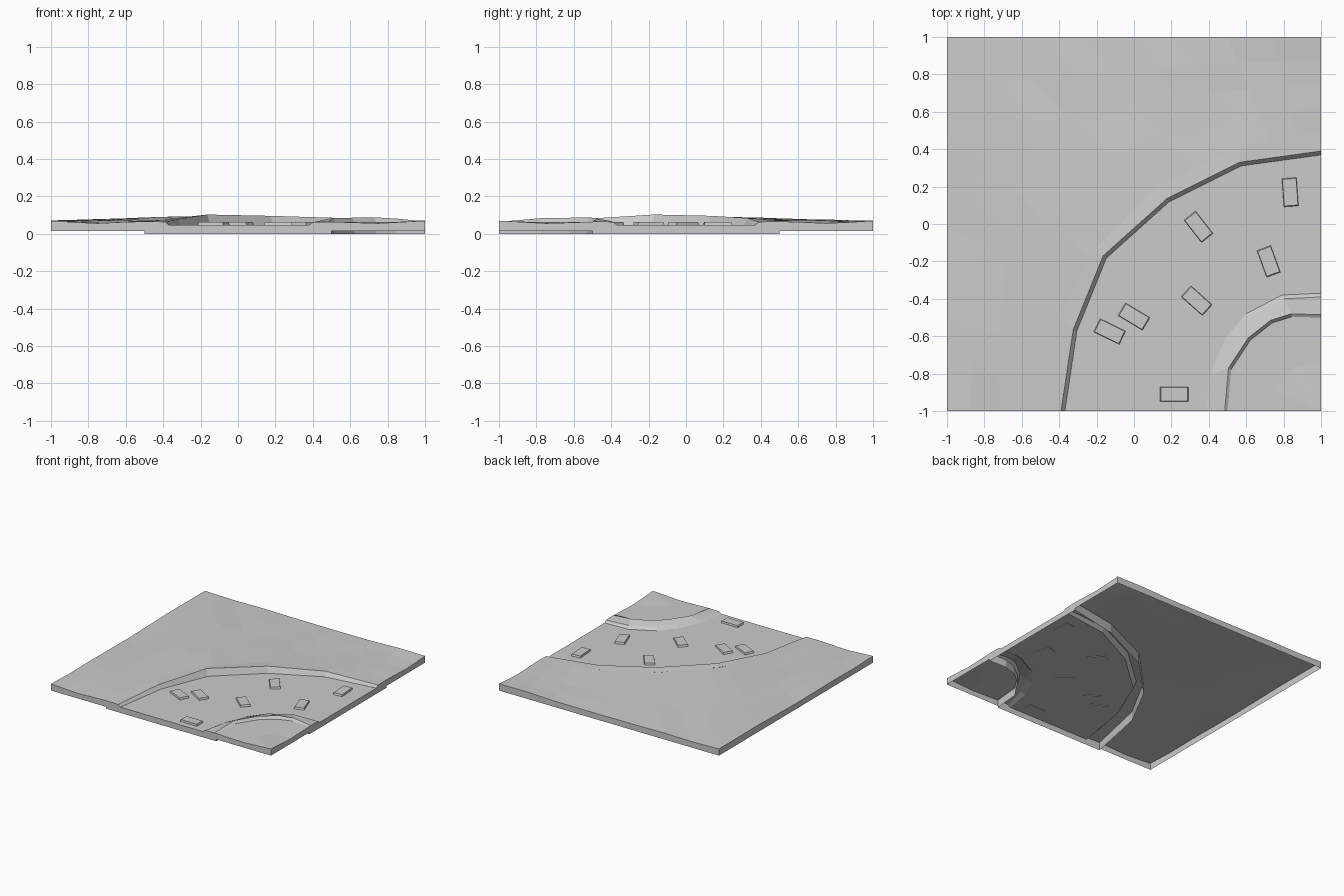
import bpy, bmesh, random
from math import radians
from mathutils import Vector, Matrix

if "Cube" in bpy.data.objects:
    bpy.data.objects.remove(bpy.data.objects["Cube"])

random.seed(4)


def make(name, bm):
    bmesh.ops.remove_doubles(bm, verts=bm.verts, dist=0.0005)
    bmesh.ops.recalc_face_normals(bm, faces=bm.faces)
    me = bpy.data.meshes.new(name)
    bm.to_mesh(me)
    bm.free()
    ob = bpy.data.objects.new(name, me)
    bpy.context.collection.objects.link(ob)
    return ob


def loft(bm, rows):
    grid = [[bm.verts.new(p) for p in row] for row in rows]
    for a, b in zip(grid, grid[1:]):
        for i in range(len(a) - 1):
            bm.faces.new((a[i], a[i + 1], b[i + 1], b[i]))
    return grid


def rail(points, heights):
    return [Vector((x, y, z)) for (x, y), z in zip(points, heights)]


def sample(line, n):
    # evenly spaced points along a polyline's index parameter
    out = []
    for i in range(n):
        t = i / (n - 1) * (len(line) - 1)
        k = min(int(t), len(line) - 2)
        out.append(line[k].lerp(line[k + 1], t - k))
    return out


def shift(line, factor, z):
    # scale radially about the bend centre and set a height
    return [Vector((1 + (p.x - 1) * factor, -1 + (p.y + 1) * factor, z)) for p in line]


FLOOR = 0.047
# rails that define the curved road and its banks
outer = rail([(-.5, -1), (-.4, -.5), (-.21, -.14), (.11, .19), (.57, .41), (1, .5)],
             [.066, .077, .095, .092, .078, .066])
bank = rail([(-.39, -1), (-.325, -.565), (-.165, -.17), (.175, .135), (.565, .33), (1, .39)],
            [.064, .078, .103, .096, .084, .064])
edge = rail([(.38, -1), (.41, -.79), (.49, -.61), (.6, -.48), (.79, -.38), (1, -.37)], [FLOOR] * 6)
inner_bank = rail([(.4, -1), (.45, -.79), (.53, -.63), (.62, -.5), (.8, -.4), (1, -.39)],
                  [.062, .064, .066, .068, .068, .064])
inner = rail([(.485, -1), (.505, -.77), (.61, -.61), (.73, -.515), (.84, -.48), (1, -.485)],
             [.064, .084, .086, .088, .082, .066])
inner_low = shift(inner, .97, .064)

# road with both banks, side walls and end walls
bm = bmesh.new()
rows = [shift(outer, 1, 0), outer, bank, shift(bank, .985, FLOOR), edge,
        inner_bank, inner, inner_low, shift(inner_low, 1, 0)]
grid = loft(bm, rows)
for k in (0, -1):
    bm.faces.new([r[k] for r in grid])
make("curved_road", bm)

# large rolling lawn outside the bend, open underneath
N = 17
border = [Vector((-1, -1 + i / 4, .067 + random.uniform(-.006, .006))) for i in range(9)]
border += [Vector((-1 + i / 4, 1, .067 + random.uniform(-.006, .006))) for i in range(1, 9)]
for i in (0, 8, 16):
    border[i].z = .07
near = sample(outer, N)
rows = [near]
for t in (.25, .5, .75):
    row = [a.lerp(b, t) for a, b in zip(near, border)]
    for i, p in enumerate(row):
        p.z += random.uniform(-.004, .004)
        if i in (0, N - 1):
            p.z = .056 if t == .5 else .062
    rows.append(row)
rows += [border, [Vector((p.x, p.y, .015)) for p in border]]
bm = bmesh.new()
loft(bm, rows)
for k in (0, -1):
    side = [r[k] for r in rows[:-1]]
    loft(bm, [side, [Vector((p.x, p.y, .015)) for p in side]])
make("outer_lawn", bm)

# small lawn in the inside corner
bm = bmesh.new()
mid = shift(inner_low, .5, .06)
mid[0].z = mid[-1].z = .056
corner = Vector((1, -1, .07))
loft(bm, [inner_low, mid])
for a, b in zip(mid, mid[1:]):
    bm.faces.new([bm.verts.new(p) for p in (a, b, corner)])
for k in (0, -1):
    side = [inner_low[k], mid[k], corner]
    loft(bm, [side, [Vector((p.x, p.y, .015)) for p in side]])
make("inner_lawn", bm)

# paving stones, slightly tapered blocks
stones = [(.835, .17, -86), (.345, -.015, -52), (.72, -.2, -70), (.335, -.41, -42),
          (0, -.495, -31), (-.13, -.575, -26), (.215, -.91, 0)]
for i, (x, y, a) in enumerate(stones):
    bm = bmesh.new()
    bmesh.ops.create_cube(bm, size=1)
    for v in bm.verts:
        s = .92 if v.co.z > 0 else 1
        v.co = Vector((v.co.x * .155 * s, v.co.y * .08 * s, v.co.z * .02))
    bm.transform(Matrix.Translation((x, y, .052)) @ Matrix.Rotation(radians(a), 4, 'Z'))
    make(f"paving_stone_{i + 1}", bm)
